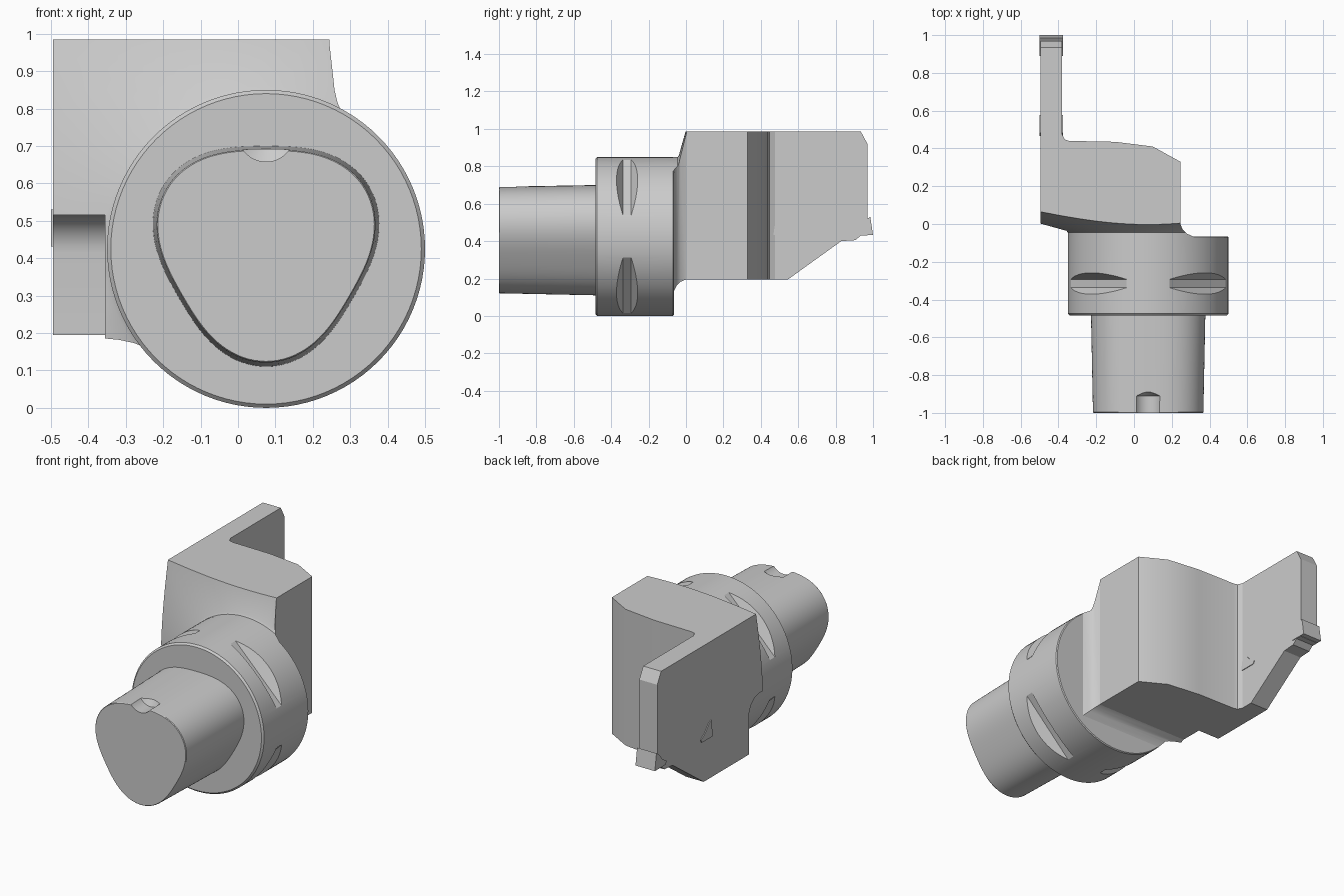
import bpy, bmesh
from math import sin, cos, pi, radians

if "Cube" in bpy.data.objects:
    bpy.data.objects.remove(bpy.data.objects["Cube"])

CX, CZ, R = 0.075, 0.425, 0.425   # spindle axis and flange radius


def loft(name, rings):
    """Closed solid through equal-sized vertex rings, capped at both ends."""
    bm = bmesh.new()
    loops = [[bm.verts.new(p) for p in ring] for ring in rings]
    n = len(loops[0])
    for a, b in zip(loops, loops[1:]):
        for i in range(n):
            j = (i + 1) % n
            bm.faces.new((a[i], a[j], b[j], b[i]))
    bm.faces.new(loops[0])
    bm.faces.new(loops[-1])
    bmesh.ops.recalc_face_normals(bm, faces=bm.faces)
    me = bpy.data.meshes.new(name)
    bm.to_mesh(me)
    bm.free()
    ob = bpy.data.objects.new(name, me)
    bpy.context.collection.objects.link(ob)
    return ob


def lathe(name, profile, cz=CZ, n=96):
    """Revolve (radius, y) points around the spindle axis."""
    return loft(name, [[(CX + r * cos(2 * pi * i / n), y, cz + r * sin(2 * pi * i / n))
                        for i in range(n)] for r, y in profile])


def slab(name, x0, x1, profile):
    """Extrude a (y, z) profile along x."""
    return loft(name, [[(x, y, z) for y, z in profile] for x in (x0, x1)])


def select(ob):
    bpy.ops.object.select_all(action='DESELECT')
    ob.select_set(True)
    bpy.context.view_layer.objects.active = ob


def boolean(ob, cutter, op='DIFFERENCE'):
    cutter.hide_render = True
    mod = ob.modifiers.new("cut", 'BOOLEAN')
    mod.operation, mod.solver, mod.object = op, 'EXACT', cutter
    select(ob)
    bpy.ops.object.modifier_apply(modifier=mod.name)
    bpy.data.objects.remove(cutter)


# Flange with four trapezoid gripper slots
flange = lathe("flange", [(R - .01, -.485), (R, -.475), (R, -.07), (R - .005, -.065)])
slot = [(.37, -.337), (.37, -.293), (.5, -.211), (.5, -.419)]
for k in range(4):
    a = radians(45 + 90 * k)
    boolean(flange, loft("slot_cutter", [
        [(CX + d * cos(a) - t * sin(a), y, CZ + d * sin(a) + t * cos(a)) for d, y in slot]
        for t in (-.3, .3)]))

# Tapered three-lobed shank with a drilled locating notch
def lobed(y, scale, n=120):
    pts = []
    for i in range(n):
        t = 2 * pi * i / n
        r = scale * (.295 + .025 * cos(3 * (t + pi / 2)))
        pts.append((CX + r * cos(t), y, .43 + r * sin(t)))
    return pts

shank = loft("shank", [lobed(-1, .955), lobed(-.996, .965), lobed(-.47, 1)])
boolean(shank, lathe("notch_cutter", [(.075, -1.1), (.075, -.91), (.002, -.866)], .733, 48))

# Head and blade: rectangular sections (y, right edge, bottom, top) along y
sections = [
    (-.08, .335, .105, .985), (-.065, .31, .13, .985), (-.05, .278, .162, .985),
    (-.03, .258, .182, .985), (0, .245, .195, .985),
    (.33, .245, .195, .985), (.41, .1, .195, .985), (.435, -.1, .195, .985),
    (.44, -.345, .195, .985), (.447, -.367, .195, .985), (.475, -.38, .195, .985),
    (.545, -.38, .195, .985), (.83, -.38, .4, .985), (.905, -.38, .405, .985),
    (.935, -.38, .43, .985), (.97, -.38, .43, .92)]
head = loft("head_and_blade", [
    [(-.495, y, z0), (x1, y, z0), (x1, y, z1), (-.495, y, z1)] for y, x1, z0, z1 in sections])

# Conical back face of the head
boolean(head, lathe("cone_limit", [
    (R - .001, -.2), (R - .001, -.045), (R + .01, -.038), (1.4, .235), (1.4, 1.3)]), 'INTERSECT')

# Relief under the back of the blade, with a rounded inner corner
arc = [(.03 + .1 * sin(t * pi / 16), .415 + .1 * cos(t * pi / 16)) for t in range(9)]
boolean(head, slab("relief_cutter", -.7, -.355, [(-.3, 0), (-.3, .515)] + arc + [(.13, 0)]))

# Double-ended cutting insert, slightly wider than the blade
tip = [(.90, .432), (1.0, .432), (.985, .53), (.962, .515), (.93, .475), (.89, .45)]
for name, ys in (("insert_front_tip", tip), ("insert_rear_tip", [(1.467 - y, z) for y, z in tip])):
    slab(name, -.5, -.376, ys)

for ob in list(bpy.context.scene.objects):
    select(ob)
    bpy.ops.object.shade_smooth_by_angle(angle=radians(22))
